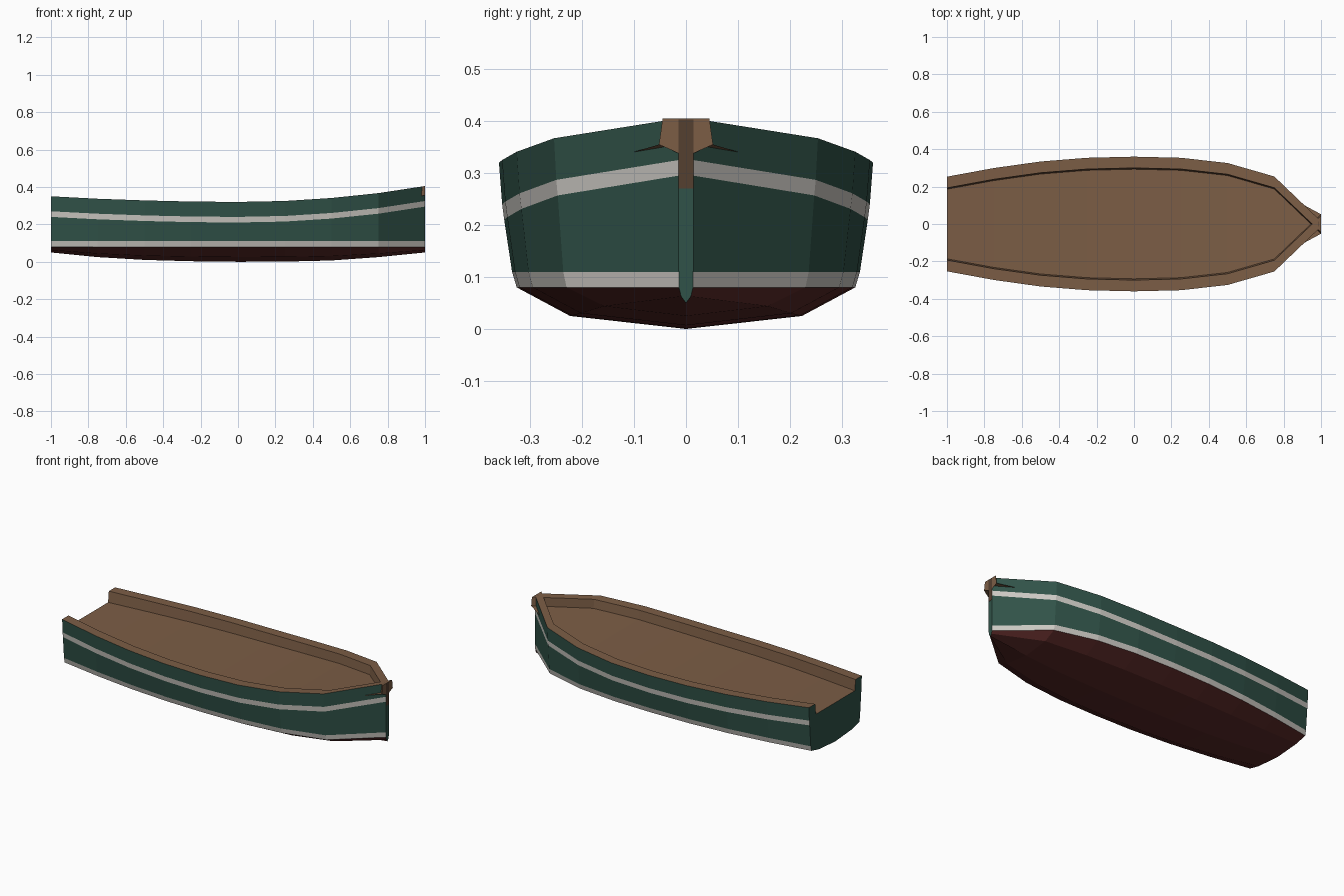
import bpy, bmesh

if "Cube" in bpy.data.objects:
    bpy.data.objects.remove(bpy.data.objects["Cube"])


def material(name, rgb):
    m = bpy.data.materials.new(name)
    m.diffuse_color = (*rgb, 1)
    m.use_nodes = True
    m.node_tree.nodes["Principled BSDF"].inputs["Base Color"].default_value = m.diffuse_color
    return m


GREEN = material("green paint", (0.03, 0.085, 0.065))
CREAM = material("cream stripe", (0.6, 0.58, 0.54))
RED = material("red antifoul", (0.1, 0.022, 0.02))
WOOD = material("wood", (0.2, 0.11, 0.06))
DARK = material("dark wood", (0.09, 0.05, 0.03))

# Stations along the boat: x, half beam, sheer height, keel height
STATIONS = [(-1, .253, .35, .05), (-.75, .299, .337, .025), (-.5, .334, .328, .01),
            (-.25, .354, .322, .003), (0, .36, .32, 0), (.25, .354, .325, .001),
            (.5, .326, .341, .007), (.75, .254, .367, .025), (1, .015, .405, .05)]


def half_section(w, s, k, depth):
    """Keel, bilge, boot stripe, upper stripe, rail, sole edge."""
    return [(0, k), (.62 * w, k + .025 * (1 - 10 * k)), (.905 * w, .08), (.93 * w, .11),
            (.972 * w, s - .11), (.983 * w, s - .08), (w, s),
            (w - .06, s), (w - .067, s - depth)]


# Slot for each band between successive section points
BANDS = [2, 2, 1, 0, 1, 0, 3, 3]


def build_hull():
    bm = bmesh.new()
    rows = []
    for x, w, s, k in STATIONS:
        pts = half_section(w, s, k, .0575 - .0075 * x)
        left = [bm.verts.new((x, -y, z)) for y, z in pts]
        right = [left[0]] + [bm.verts.new((x, y, z)) for y, z in pts[1:]]
        rows.append((left, right))

    def face(verts, slot):
        bm.faces.new(verts).material_index = slot

    # Planked sides, rails and the sole
    for (l0, r0), (l1, r1) in zip(rows, rows[1:]):
        for i, slot in enumerate(BANDS):
            face((l0[i], l1[i], l1[i + 1], l0[i + 1]), slot)
            face((r0[i], r0[i + 1], r1[i + 1], r1[i]), slot)
        if l1 is rows[-1][0]:
            # the rails cross at the stem, so the sole closes in two triangles
            face((l0[8], l1[8], r0[8]), 3)
            face((l0[8], r1[8], l1[8]), 3)
        else:
            face((l0[8], l1[8], r1[8], r0[8]), 3)

    # Transom and stem ends
    for (l, r), bow in ((rows[0], False), (rows[-1], True)):
        def end(verts, slot):
            face(verts if bow else verts[::-1], slot)
        end((l[0], r[1], l[1]), 0)
        for i in range(1, 5):
            end((l[i], r[i], r[i + 1], l[i + 1]), 0)
        if not bow:
            end((l[5], r[5], r[8], l[8]), 0)
        slot = 3 if bow else 0
        end((l[5], l[8], l[7], l[6]), slot)
        end((r[5], r[6], r[7], r[8]), slot)

    me = bpy.data.meshes.new("hull")
    bm.to_mesh(me)
    bm.free()
    for m in (GREEN, CREAM, RED, WOOD):
        me.materials.append(m)
    bpy.context.collection.objects.link(bpy.data.objects.new("hull", me))


def box(name, lo, hi, mat):
    bpy.ops.mesh.primitive_cube_add(size=1, location=[(a + b) / 2 for a, b in zip(lo, hi)])
    ob = bpy.context.object
    ob.name = name
    ob.scale = [b - a for a, b in zip(lo, hi)]
    ob.data.materials.append(mat)


build_hull()
# Dark wooden stem head
box("stem_head", (.985, -.0145, .27), (1.001, .0145, .403), DARK)
